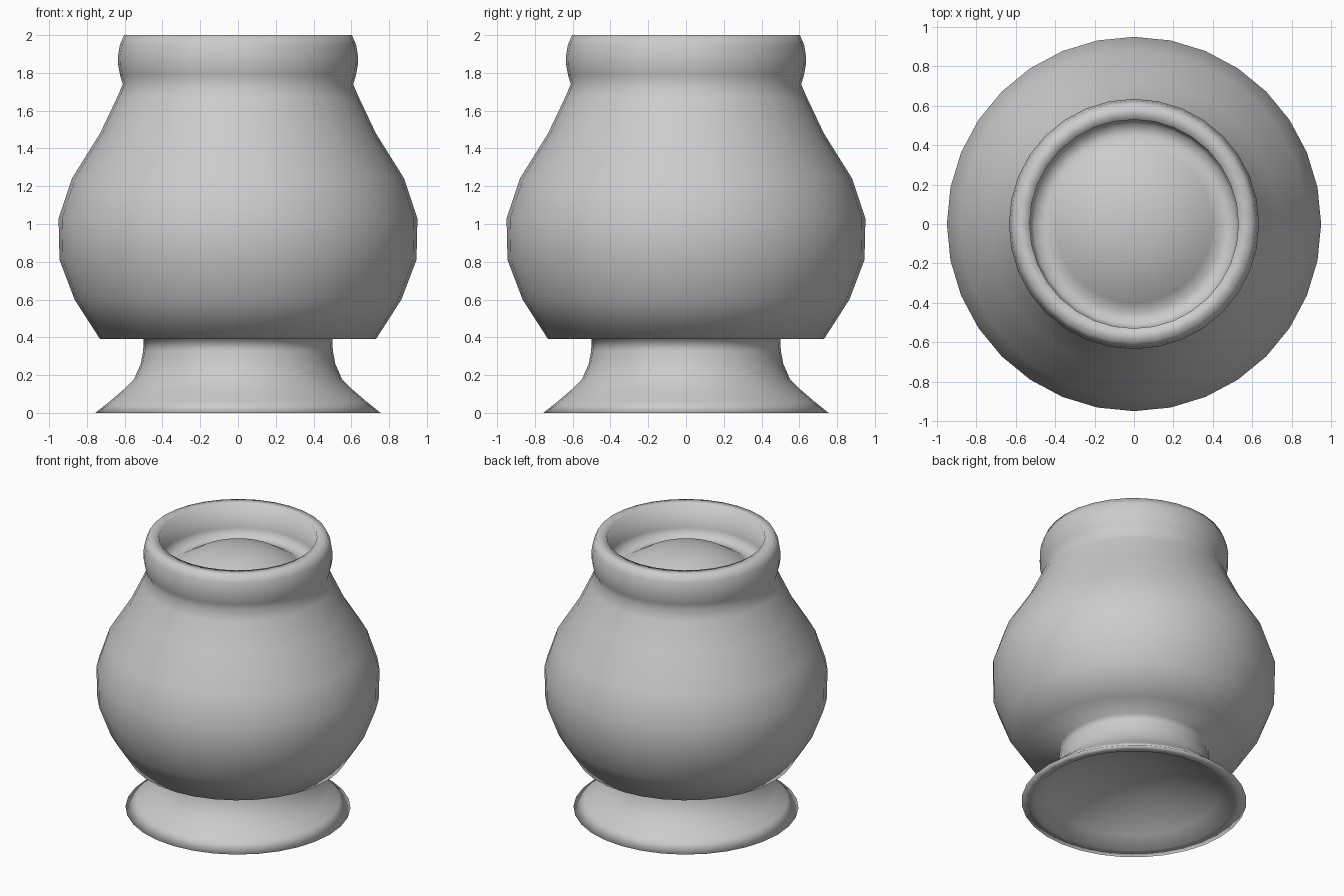
import bpy, bmesh, math

if "Cube" in bpy.data.objects:
    bpy.data.objects.remove(bpy.data.objects["Cube"])

SIDES = 32


def lathe(name, profile):
    """Revolve an (r, z) profile around the z axis, smooth shaded."""
    bm = bmesh.new()
    verts = [bm.verts.new((r, 0, z)) for r, z in profile]
    edges = [bm.edges.new(pair) for pair in zip(verts, verts[1:])]
    bmesh.ops.spin(bm, geom=verts + edges, cent=(0, 0, 0), axis=(0, 0, 1),
                   angle=math.tau, steps=SIDES, use_duplicate=False)
    bmesh.ops.remove_doubles(bm, verts=bm.verts, dist=0.0005)
    bmesh.ops.recalc_face_normals(bm, faces=bm.faces)
    for face in bm.faces:
        face.smooth = True
    mesh = bpy.data.meshes.new(name)
    bm.to_mesh(mesh)
    bm.free()
    obj = bpy.data.objects.new(name, mesh)
    bpy.context.collection.objects.link(obj)
    return obj


# shallow dish under the foot, from the centre out to the ground ring
dish = [(0, 0.24), (0.15, 0.23), (0.3, 0.2), (0.45, 0.14),
        (0.58, 0.07), (0.67, 0)]
# flared outside of the foot
foot = [(0.755, 0), (0.68, 0.06), (0.61, 0.12), (0.55, 0.18),
        (0.515, 0.26), (0.502, 0.33), (0.5, 0.39)]
# round belly
belly = [(0.73, 0.39), (0.865, 0.6), (0.945, 0.81), (0.95, 1.03),
         (0.88, 1.24), (0.73, 1.48), (0.64, 1.67), (0.61, 1.74)]
# rounded collar and mouth wall
collar = [(0.625, 1.79), (0.634, 1.84), (0.635, 1.89), (0.625, 1.95),
          (0.603, 2.0), (0.53, 2.0), (0.53, 1.82)]
# groove and dome that close the mouth
dome = [(0.51, 1.77), (0.45, 1.76), (0.4, 1.79), (0.3, 1.85),
        (0.15, 1.893), (0, 1.905)]

lathe("vase", dish + foot + belly + collar + dome)
